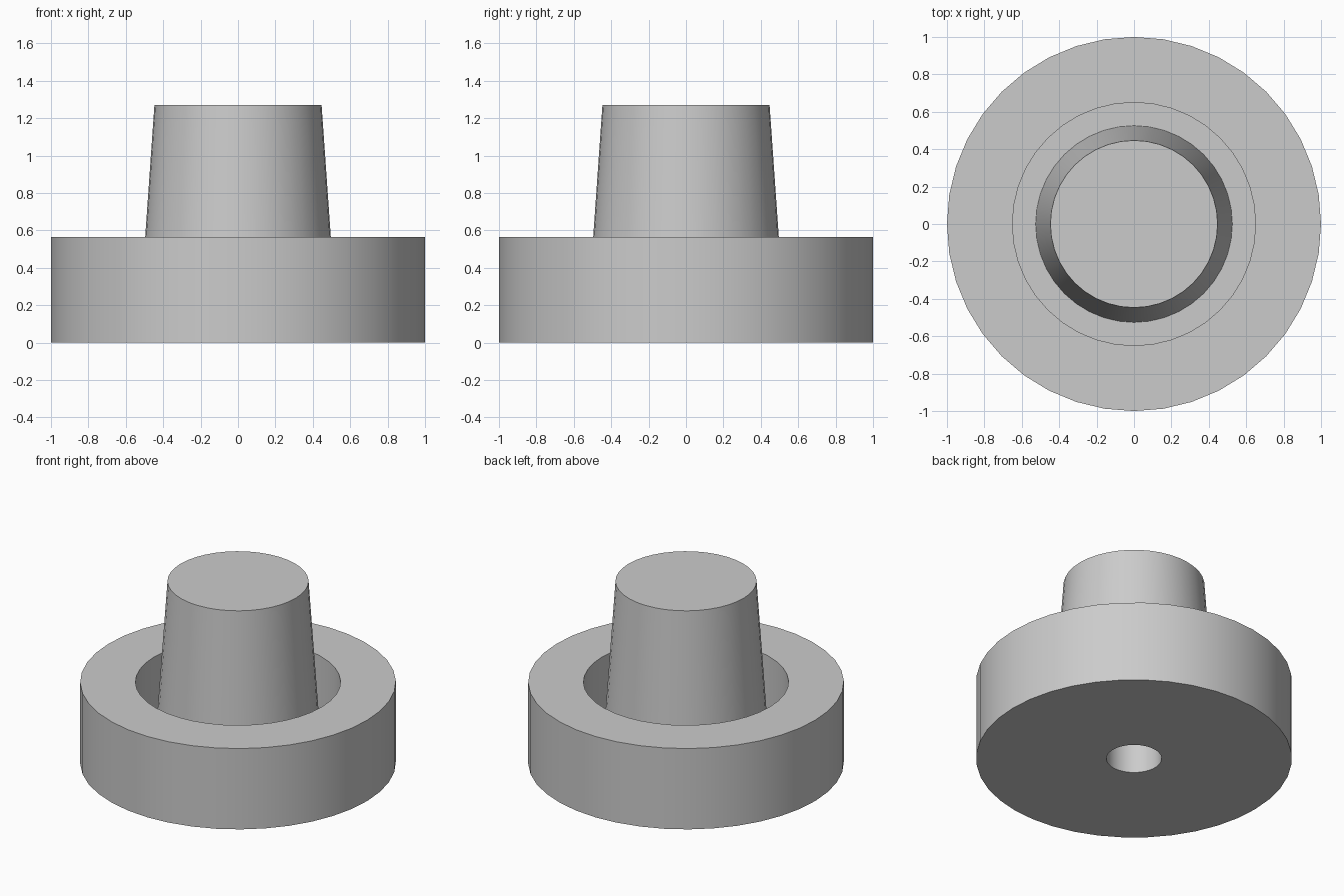
import bpy
import bmesh
import math

cube = bpy.data.objects.get("Cube")
if cube:
    bpy.data.objects.remove(cube, do_unlink=True)

SEGMENTS = 40

grey = bpy.data.materials.new("plain_grey")
grey.use_nodes = True
colour = (0.6, 0.6, 0.6, 1)
grey.diffuse_color = colour
grey.node_tree.nodes["Principled BSDF"].inputs["Base Color"].default_value = colour


def lathe(name, profile, material):
    """Spin a (radius, height) profile around z into one closed solid."""
    bm = bmesh.new()
    verts = [bm.verts.new((r, 0, z)) for r, z in profile]
    edges = [bm.edges.new(pair) for pair in zip(verts, verts[1:])]
    bmesh.ops.spin(bm, geom=verts + edges, cent=(0, 0, 0), axis=(0, 0, 1),
                   angle=math.tau, steps=SEGMENTS, use_merge=True)
    bmesh.ops.remove_doubles(bm, verts=bm.verts, dist=0.0001)
    bmesh.ops.recalc_face_normals(bm, faces=bm.faces)
    mesh = bpy.data.meshes.new(name)
    bm.to_mesh(mesh)
    bm.free()
    mesh.materials.append(material)
    obj = bpy.data.objects.new(name, mesh)
    bpy.context.collection.objects.link(obj)
    bpy.ops.object.select_all(action="DESELECT")
    obj.select_set(True)
    bpy.context.view_layer.objects.active = obj
    bpy.ops.object.shade_smooth_by_angle(angle=math.radians(30))
    return obj


# Round base with a ring groove, tapered centre post and blind hole underneath
lathe("flanged_plug", [
    (0, 0.9), (0.175, 0.9), (0.175, 0),      # blind hole
    (1, 0), (1, 0.565),                      # outer wall
    (0.65, 0.565), (0.65, 0.14),             # groove wall
    (0.526, 0.14), (0.447, 1.27), (0, 1.27)  # tapered post
], grey)
